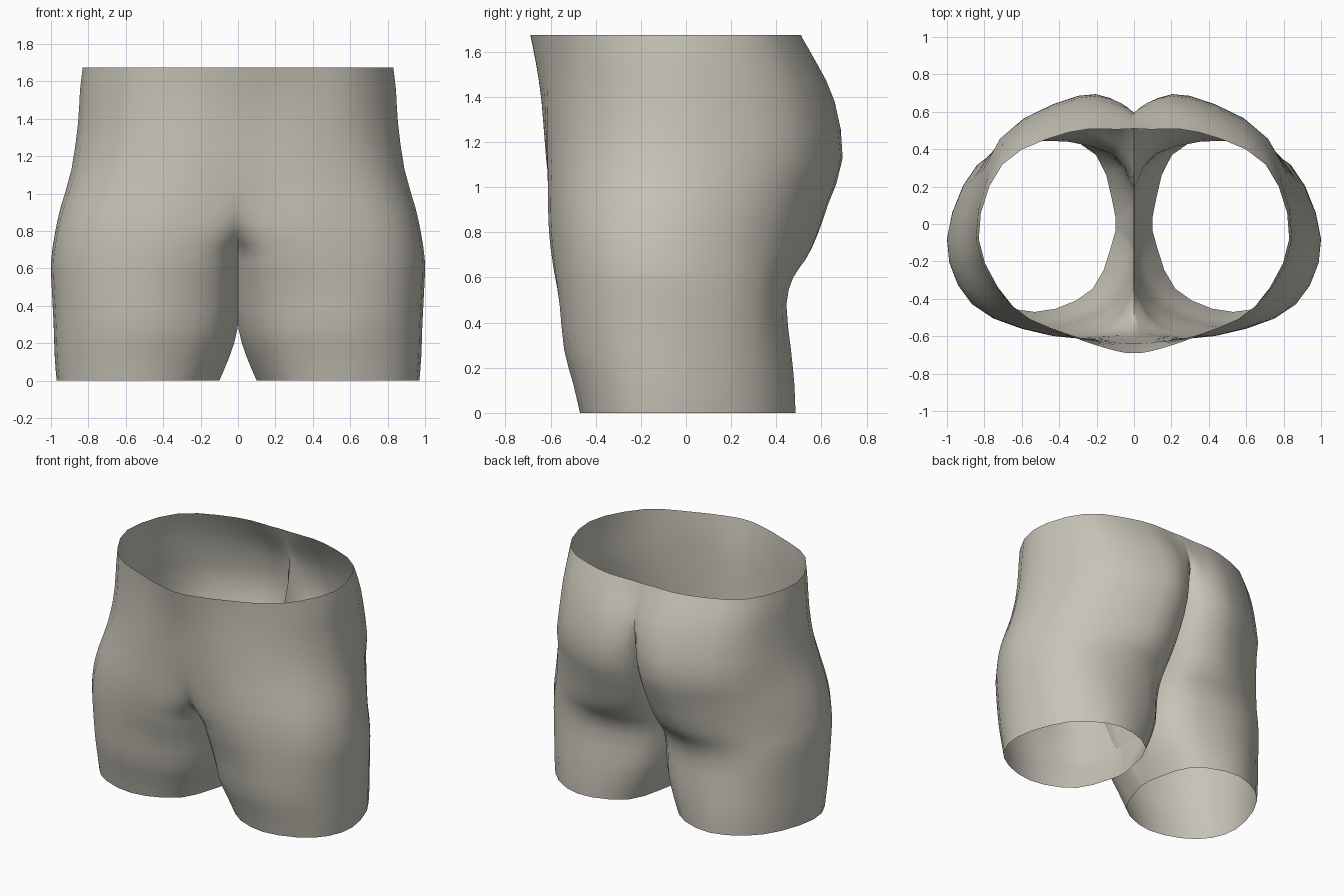
import bpy, bmesh, math

if "Cube" in bpy.data.objects:
    bpy.data.objects.remove(bpy.data.objects["Cube"])

# Level: z, front seam y, front bulge x, y, outer x, back bulge x, y, back seam y, inner x
LEVELS = [
    (0.00, -0.04, 0.53, -0.47, 0.97, 0.53, 0.485, 0.04, 0.10),
    (0.13, -0.09, 0.53, -0.50, 0.98, 0.53, 0.48, 0.08, 0.045),
    (0.28, -0.17, 0.52, -0.54, 0.985, 0.52, 0.465, 0.13, 0.002),
    (0.48, -0.26, 0.52, -0.56, 0.995, 0.49, 0.445, 0.17, -0.004),
    (0.60, -0.32, 0.50, -0.575, 1.00, 0.43, 0.475, 0.20, -0.004),
    (0.68, -0.37, 0.48, -0.585, 0.995, 0.38, 0.53, 0.24, 0.0),
    (0.78, -0.515, 0.45, -0.595, 0.98, 0.35, 0.575, 0.33, 0.0),
    (0.92, -0.59, 0.42, -0.60, 0.95, 0.33, 0.62, 0.44, 0.0),
    (1.13, -0.62, 0.38, -0.595, 0.89, 0.30, 0.685, 0.53, 0.0),
    (1.38, -0.64, 0.36, -0.59, 0.855, 0.29, 0.645, 0.595, 0.0),
    (1.55, -0.665, 0.35, -0.59, 0.845, 0.32, 0.565, 0.555, 0.0),
    (1.675, -0.69, 0.35, -0.595, 0.83, 0.35, 0.49, 0.51, 0.0),
]
CROTCH, Y_SIDE, SUB_Z, SUB_RING, INNER = 5, -0.08, 2, 3, 6


def clamp(t):
    return min(max(t, 0.0), 1.0)


def spline(pts, sub):
    """Smooth curve through points of any dimension."""
    out = []
    for i in range(len(pts) - 1):
        a, b, c, d = pts[max(i - 1, 0)], pts[i], pts[i + 1], pts[min(i + 2, len(pts) - 1)]
        for k in range(sub):
            t = k / sub
            out.append(tuple(
                0.5 * (2 * q + (r - p) * t + (2 * p - 5 * q + 4 * r - s) * t * t
                       + (3 * q - p - 3 * r + s) * t ** 3)
                for p, q, r, s in zip(a, b, c, d)))
    out.append(tuple(pts[-1]))
    return out


def half_ring(level):
    """Section of one side, from the front seam round the hip to the back seam."""
    z, fs, xf, f, xo, xb, b, bs, xi = level
    kf = 0.71 + 0.13 * clamp((z - 0.4) / 0.25) if f < fs else 0.12
    kb = 0.74 if b > bs else 0.2
    # The front corner is rounder towards the waist, the back corner squarer
    cf = 0.735 - 0.115 * clamp((z - 0.8) / 0.5)
    cb = 0.69 + 0.045 * clamp((z - 0.95) / 0.5)
    # The crease under the seat fades towards the hip
    bc = 0.47 + 0.215 * (z / 1.13) ** 3 if z < 1.13 else b
    pts = [(xi, fs), (xi + 0.28 * (xf - xi), fs + kf * (f - fs)), (xf, f),
           (xf + cf * (xo - xf), f + 0.3 * (Y_SIDE - f)), (xo, Y_SIDE),
           (xb + cb * (xo - xb), bc + 0.3 * (Y_SIDE - bc)), (xb, b),
           (xi + 0.24 * (xb - xi), bs + kb * (b - bs)), (xi, bs)]
    return [(max(x, xi), y, z) for x, y in spline(pts, SUB_RING)]


# Rows of the right half; leg rows get an inner thigh strip that closes them
rows = []
split = CROTCH * SUB_Z
for i, lv in enumerate(spline(LEVELS, SUB_Z)):
    lv = list(lv)
    lv[8] = 0.0 if i >= split else max(lv[8], -0.004)
    ring = half_ring(lv)
    inner = []
    if i <= split:
        for k in range(1, INNER):
            t = k / INNER
            y = lv[7] + (lv[1] - lv[7]) * t
            inner.append((lv[8], y, lv[0]))
    rows.append((ring, inner))

# Build both halves and weld them along the centre seams and crotch
bm = bmesh.new()
seam = []
for side in (1, -1):
    grid = []
    for i, (ring, inner) in enumerate(rows):
        grid.append([bm.verts.new((side * x, y, z)) for x, y, z in ring + inner])
        if i >= split:
            seam += [v for v in grid[-1] if abs(v.co.x) < 0.0005]
    n = len(rows[0][0])
    for i in range(len(grid) - 1):
        lo, hi = grid[i], grid[i + 1]
        count = len(lo) if i < split else n - 1
        for j in range(count):
            k = (j + 1) % len(lo)
            face = [lo[j], lo[k], hi[k], hi[j]]
            bm.faces.new(face if side > 0 else face[::-1])
bmesh.ops.remove_doubles(bm, verts=seam, dist=0.0005)

mesh = bpy.data.meshes.new("hip_and_thigh_shell")
bm.to_mesh(mesh)
bm.free()
shell = bpy.data.objects.new("hip_and_thigh_shell", mesh)
bpy.context.collection.objects.link(shell)

# Single warm grey colour
mat = bpy.data.materials.new("warm_grey")
mat.diffuse_color = (0.57, 0.55, 0.475, 1.0)
mat.use_nodes = True
mat.node_tree.nodes["Principled BSDF"].inputs["Base Color"].default_value = mat.diffuse_color
mesh.materials.append(mat)

bpy.context.view_layer.objects.active = shell
shell.select_set(True)
bpy.ops.object.shade_smooth_by_angle(angle=math.radians(60))
